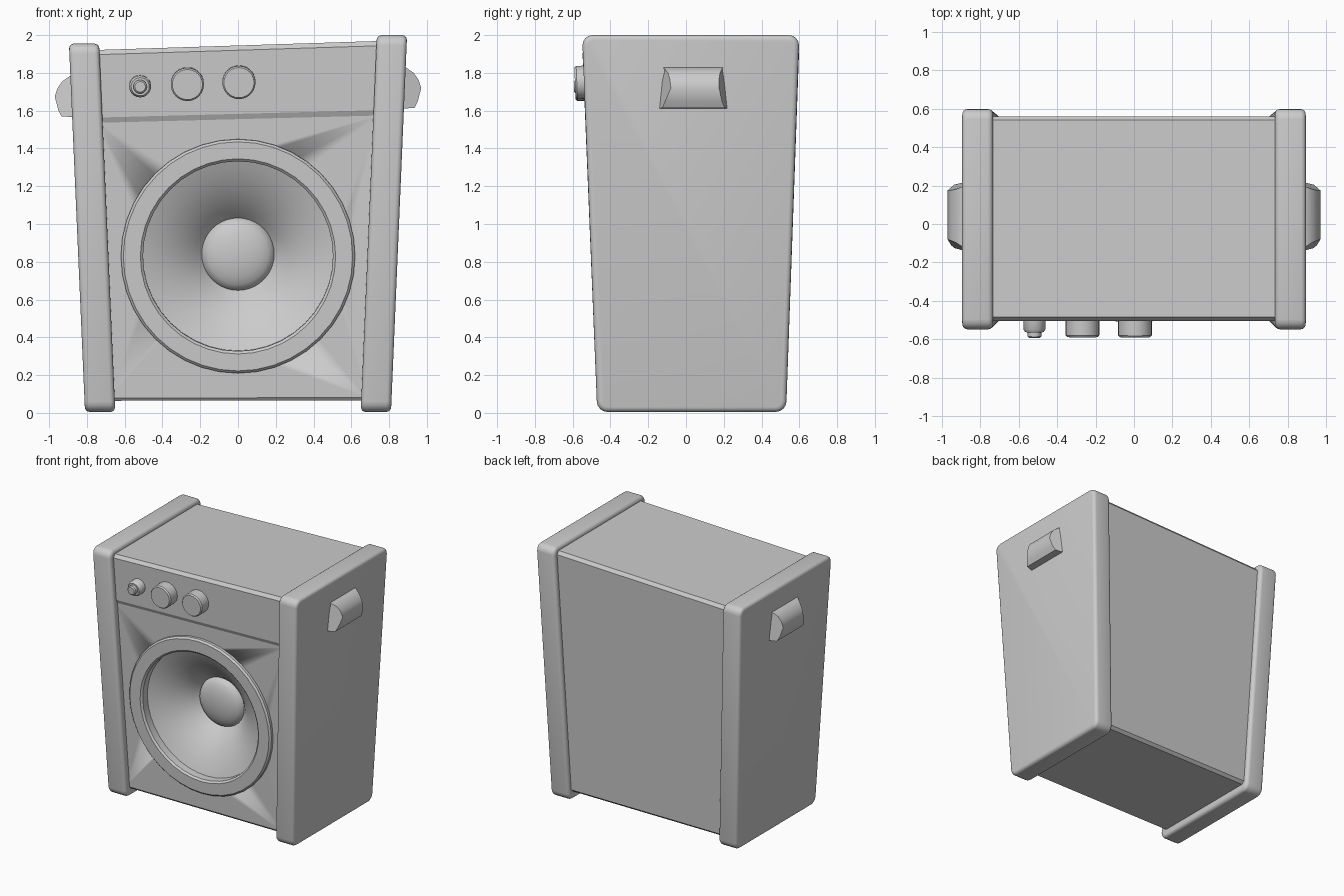
import bpy, bmesh, math
from mathutils import Vector

if "Cube" in bpy.data.objects:
    bpy.data.objects.remove(bpy.data.objects["Cube"])

grey = bpy.data.materials.new("plain grey")
grey.diffuse_color = (0.6, 0.6, 0.6, 1)
grey.use_nodes = True
grey.node_tree.nodes["Principled BSDF"].inputs["Base Color"].default_value = grey.diffuse_color
SLOPE = 0.0409                       # forward lean of the front face
UP = Vector((0, -SLOPE, 1)).normalized()
OUT = Vector((0, -1, -SLOPE)).normalized()


def front_y(z):
    return -0.4265 - SLOPE * z


def finish(bm, name, angle=35):
    bmesh.ops.recalc_face_normals(bm, faces=bm.faces)
    me = bpy.data.meshes.new(name)
    bm.to_mesh(me)
    bm.free()
    ob = bpy.data.objects.new(name, me)
    bpy.context.collection.objects.link(ob)
    me.materials.append(grey)
    bpy.ops.object.select_all(action='DESELECT')
    ob.select_set(True)
    bpy.context.view_layer.objects.active = ob
    bpy.ops.object.shade_smooth_by_angle(angle=math.radians(angle))
    return ob


def loft(sections, bm=None):
    """Closed solid through equal-length loops of points."""
    bm = bm or bmesh.new()
    loops = [[bm.verts.new(p) for p in s] for s in sections]
    n = len(loops[0])
    for a, b in zip(loops, loops[1:]):
        for i in range(n):
            bm.faces.new((a[i], a[(i + 1) % n], b[(i + 1) % n], b[i]))
    bm.faces.new(loops[0])
    bm.faces.new(loops[-1])
    return bm


def lathe(name, centre, profile, seg=40, angle=35):
    """Turn (radius, height) points about the front-face normal."""
    bm = bmesh.new()
    c = Vector(centre)
    rings = []
    for r, h in profile:
        if r == 0:
            rings.append([bm.verts.new(c + OUT * h)])
            continue
        rings.append([bm.verts.new(c + OUT * h + r * (
            math.cos(t) * Vector((1, 0, 0)) + math.sin(t) * UP))
            for t in (2 * math.pi * k / seg for k in range(seg))])
    for a, b in zip(rings, rings[1:]):
        for i in range(seg):
            j = (i + 1) % seg
            quad = [a[i % len(a)], a[j % len(a)], b[j % len(b)], b[i % len(b)]]
            bm.faces.new(list(dict.fromkeys(quad)))
    return finish(bm, name, angle)


# Cabinet: side profile (y, z) swept between the side panels, top sloping to the left
profile = [(0.54, 1.945), (0.56, 1.92), (0.497, 0.085), (0.475, 0.065),
           (-0.405, 0.065), (front_y(0.085) + 0.012, 0.08),
           (front_y(1.56) + 0.012, 1.555), (front_y(1.585), 1.583),
           (front_y(1.92), 1.92), (-0.485, 1.945)]
sides = []
for s in (-1, 1):
    sides.append([(s * (0.68 + 0.0425 * z), y, z * (1 + 0.0125 * s)) for y, z in profile])
cabinet = finish(loft(sides), "cabinet", 20)

# Speaker opening
centre = (0, front_y(0.83) + 0.012, 0.83)
cutter = lathe("opening_cutter", centre, [(0, 0.1), (0.54, 0.1), (0.54, -0.35), (0, -0.35)])
mod = cabinet.modifiers.new("opening", 'BOOLEAN')
mod.operation = 'DIFFERENCE'
mod.solver = 'EXACT'
mod.object = cutter
bpy.context.view_layer.objects.active = cabinet
bpy.ops.object.modifier_apply(modifier=mod.name)
bpy.data.objects.remove(cutter)

# Speaker: surround ring, flared cone, dust dome
lathe("speaker_ring", centre, [(0.62, -0.03), (0.62, 0.02), (0.607, 0.033), (0.517, 0.033),
                               (0.503, 0.02), (0.503, -0.05), (0.56, -0.05)])
lathe("speaker_cone", centre, [(0.51, -0.035), (0.46, -0.055), (0.40, -0.085), (0.34, -0.12),
                               (0.28, -0.165), (0.23, -0.21), (0.185, -0.26)])
lathe("dust_dome", centre, [(0.193 * math.cos(a), -0.255 + 0.07 * math.sin(a))
                            for a in (0, 0.3, 0.6, 0.9, 1.2)] + [(0, -0.185)])

# Side panels: tapered slabs with round corners and softened rims
for name, s, top in (("left_side_panel", -1, 1.955), ("right_side_panel", 1, 2.0)):
    sections = []
    for x_bot, x_top in ((0.65, 0.735), (0.81, 0.895)):
        sections.append([(s * x_bot, -0.47, 0.005), (s * x_bot, 0.53, 0.005),
                         (s * x_top, 0.6, top), (s * x_top, -0.55, top)])
    bm = loft(sections)
    corners = [e for e in bm.edges if abs(e.verts[0].co.x - e.verts[1].co.x) > 0.12
               and abs(e.verts[0].co.z - e.verts[1].co.z) < 0.1]
    bmesh.ops.bevel(bm, geom=corners, offset=0.055, segments=4, profile=0.5, affect='EDGES')
    bmesh.ops.recalc_face_normals(bm, faces=bm.faces)
    rims = [e for e in bm.edges if any(len(f.verts) > 4 for f in e.link_faces)]
    bmesh.ops.bevel(bm, geom=rims, offset=0.026, segments=4, profile=0.5, affect='EDGES')
    finish(bm, name, 40)

# Grip on each side panel: (x, z) outline tapering toward its outer face
grip = [(0.86, 1.61, -0.145, 0.222), (0.935, 1.615, -0.125, 0.205), (0.952, 1.65, -0.11, 0.19),
        (0.97, 1.72, -0.08, 0.175), (0.955, 1.765, -0.085, 0.175), (0.93, 1.80, -0.095, 0.18),
        (0.89, 1.828, -0.12, 0.195), (0.86, 1.83, -0.125, 0.2)]
for name, s, dz in (("left_grip", -1, -0.045), ("right_grip", 1, 0)):
    finish(loft([[(s * g[0], g[k], g[1] + dz) for g in grip] for k in (2, 3)]), name, 35)

# Control knobs and input socket
for name, x, z in (("left_knob", -0.268, 1.742), ("right_knob", 0.005, 1.752)):
    lathe(name, (x, front_y(z), z), [(0.088, -0.02), (0.088, 0.08), (0.08, 0.09), (0, 0.09)], 24)
z = 1.73
lathe("input_socket", (-0.518, front_y(z), z),
      [(0.058, -0.02), (0.058, 0.05), (0.048, 0.065), (0.036, 0.065),
       (0.036, 0.088), (0.028, 0.096), (0, 0.096)], 20)
